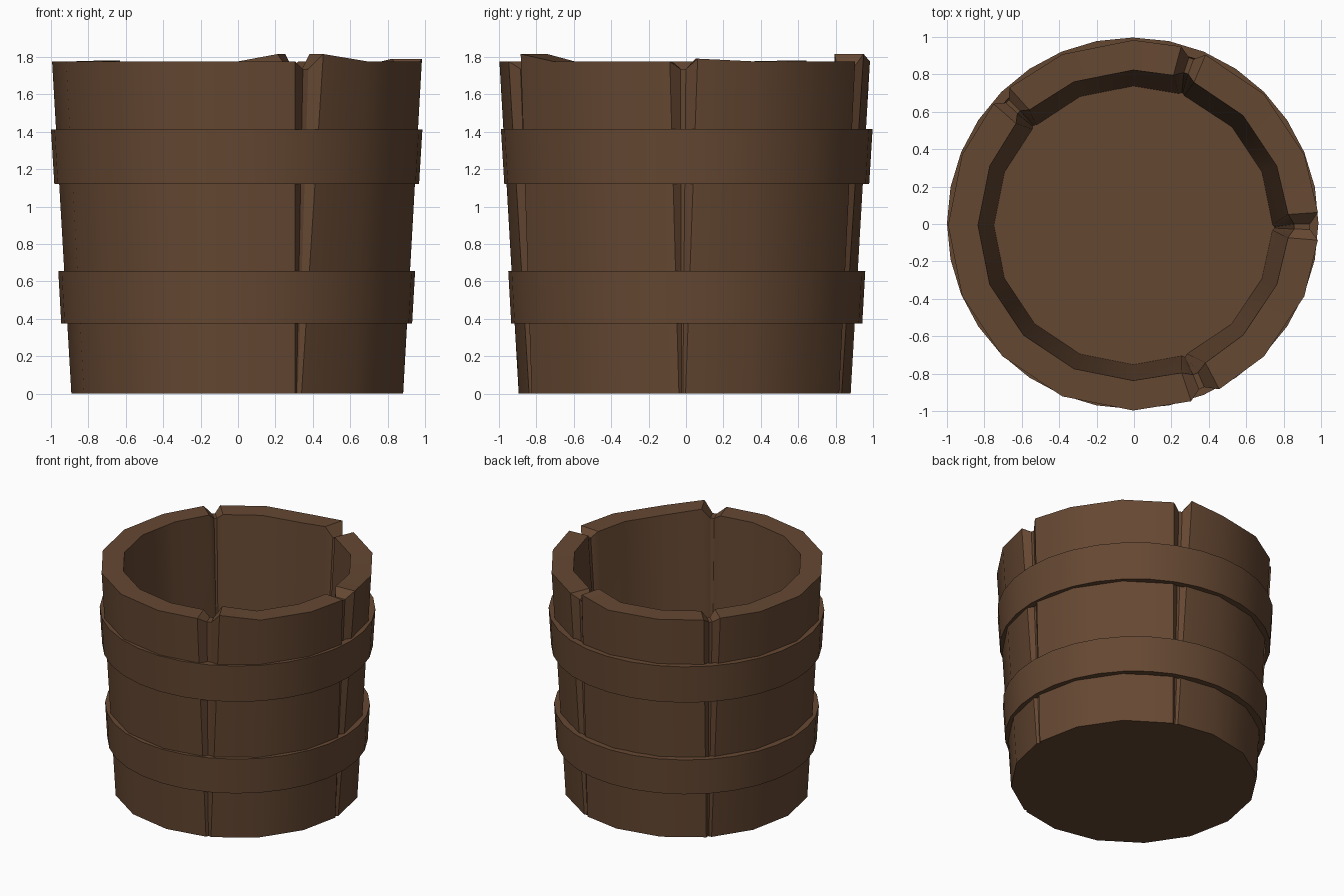
import bpy, bmesh, math

if "Cube" in bpy.data.objects:
    bpy.data.objects.remove(bpy.data.objects["Cube"])

wood = bpy.data.materials.new("dark brown wood")
wood.diffuse_color = (0.130, 0.064, 0.032, 1)
wood.use_nodes = True
wood.node_tree.nodes["Principled BSDF"].inputs["Base Color"].default_value = wood.diffuse_color


def finish(name, bm, angle):
    bmesh.ops.recalc_face_normals(bm, faces=bm.faces)
    me = bpy.data.meshes.new(name)
    bm.to_mesh(me)
    bm.free()
    for p in me.polygons:
        p.use_smooth = True
    me.set_sharp_from_angle(angle=math.radians(angle))
    me.materials.append(wood)
    ob = bpy.data.objects.new(name, me)
    bpy.context.collection.objects.link(ob)
    return ob


def polar(bm, r, deg, z):
    a = math.radians(deg)
    return bm.verts.new((r * math.cos(a), r * math.sin(a), z))


# Bucket body: columns around the wall, with V grooves splitting it into staves
TOP, FLOOR, GROOVE_TOP = 1.775, 0.15, 1.735
R_BOT, R_TOP, IN_BOT, IN_TOP = 0.887, 0.99, 0.745, 0.83
# bottom low/high angle, top low/high angle, stave height on low/high side
grooves = [
    (-2.0, 0.3, -4.6, 4.0, 1.775, 1.79),
    (68.5, 71.0, 67.0, 75.0, 1.775, 1.815),
    (134.0, 136.5, 132.0, 139.0, 1.775, 1.78),
    (290.4, 292.8, 288.2, 297.7, 1.775, 1.815),
]
# column: bottom angle, top angle, outer recess bottom/top, inner recess bottom/top, height
columns = []
for i in range(16):
    a = i * 22.5
    if a not in (0, 67.5, 135, 292.5):
        columns.append((a, a, 0, 0, 0, 0, TOP))
for bl, bh, tl, th, zl, zh in grooves:
    columns.append((bl, tl, 0, 0, 0, 0, zl))
    for t in (0.38, 0.58):
        columns.append((bl + (bh - bl) * t, tl + (th - tl) * t,
                        0.015, 0.045, 0.01, 0.03, GROOVE_TOP))
    columns.append((bh, th, 0, 0, 0, 0, zh))
columns.sort(key=lambda c: c[1])

bm = bmesh.new()
rings = []
for ab, at, ob, ot, ib, it, z in columns:
    rings.append((polar(bm, R_BOT - ob, ab, 0), polar(bm, R_TOP - ot, at, z),
                  polar(bm, IN_TOP + it, at, z), polar(bm, IN_BOT + ib, ab, FLOOR)))
for i, p in enumerate(rings):
    q = rings[(i + 1) % len(rings)]
    for k in range(3):
        bm.faces.new((p[k], q[k], q[k + 1], p[k + 1]))
bm.faces.new([r[0] for r in rings])
bm.faces.new([r[3] for r in rings])
body = finish("bucket_staves", bm, 30)
body.location = (-0.004, -0.007, 0)


# Two flared hoops around the staves
def hoop(name, z0, r0, z1, r1, n=32, thick=0.05):
    bm = bmesh.new()
    cols = [[polar(bm, r, i * 360 / n, z) for r, z in
             ((r0, z0), (r1, z1), (r1 - thick, z1), (r0 - thick, z0))] for i in range(n)]
    for i in range(n):
        p, q = cols[i], cols[(i + 1) % n]
        for k in range(4):
            m = (k + 1) % 4
            bm.faces.new((p[k], q[k], q[m], p[m]))
    finish(name, bm, 30).location = (-0.007, 0.004, 0)


hoop("lower_hoop", 0.375, 0.938, 0.655, 0.954)
hoop("upper_hoop", 1.12, 0.975, 1.413, 0.993)
